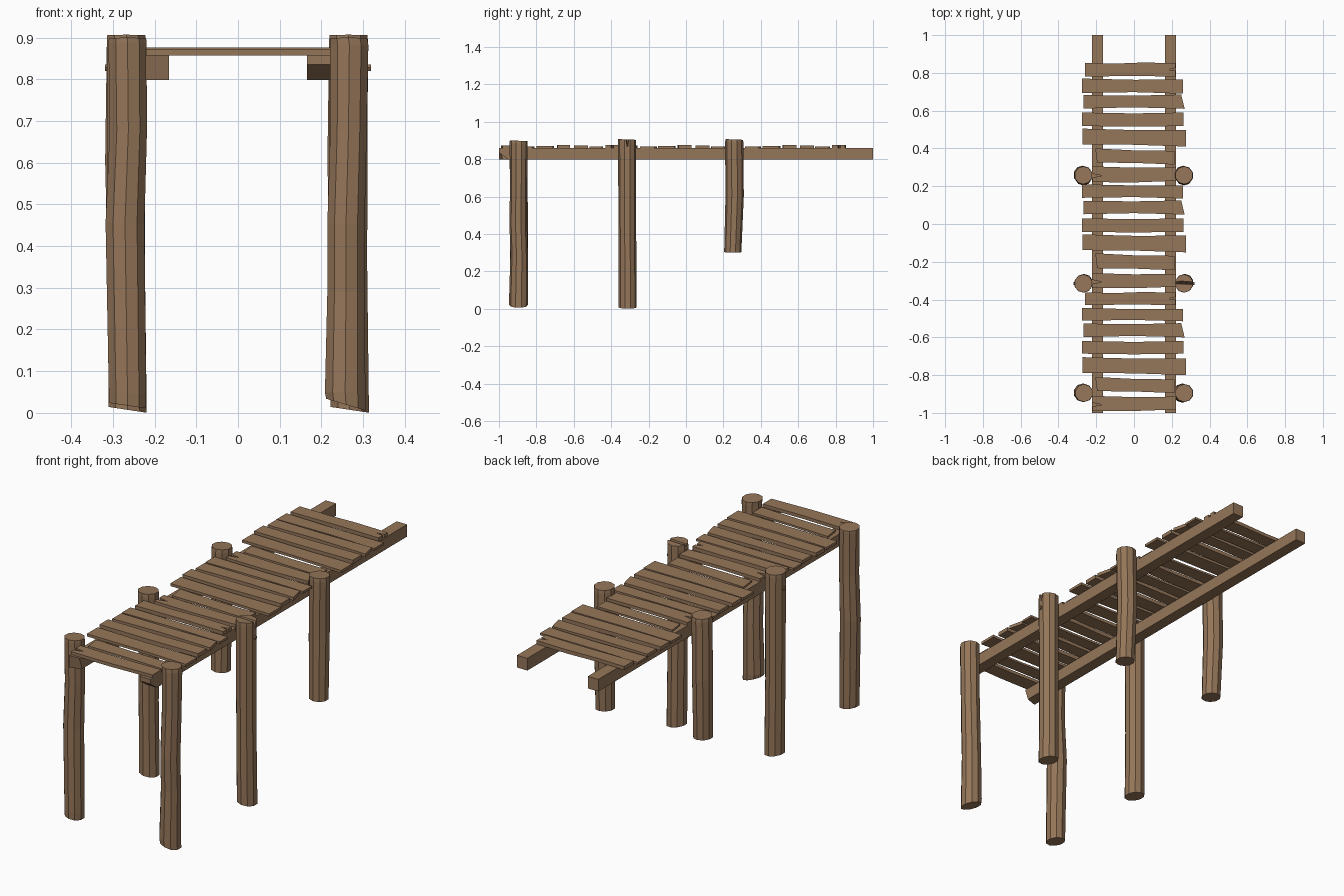
import bpy, bmesh, math

if "Cube" in bpy.data.objects:
    bpy.data.objects.remove(bpy.data.objects["Cube"])

wood = bpy.data.materials.new("brown_wood")
wood.diffuse_color = (0.30, 0.18, 0.10, 1)
wood.use_nodes = True
wood.node_tree.nodes["Principled BSDF"].inputs["Base Color"].default_value = wood.diffuse_color


def finish(name, bm):
    bmesh.ops.recalc_face_normals(bm, faces=bm.faces)
    me = bpy.data.meshes.new(name)
    bm.to_mesh(me)
    bm.free()
    ob = bpy.data.objects.new(name, me)
    bpy.context.collection.objects.link(ob)
    me.materials.append(wood)
    return ob


def loft(name, rings):
    """Skin a stack of equal-length point rings and cap both ends."""
    bm = bmesh.new()
    vs = [[bm.verts.new(p) for p in r] for r in rings]
    n = len(rings[0])
    for a, b in zip(vs, vs[1:]):
        for i in range(n):
            j = (i + 1) % n
            bm.faces.new((a[i], a[j], b[j], b[i]))
    bm.faces.new(vs[0])
    bm.faces.new(vs[-1])
    return finish(name, bm)


# Long bearers, with chipped front ends
def bearer(name, s, low_front, chip):
    xi, xo, z0, z1 = s * 0.165, s * 0.222, 0.798, 0.858
    f = [(xi, -1 + chip, low_front), (xo, -1, low_front), (xo, -1, z1), (xi, -1, z1)]
    m = [(xi, -0.95, z0), (xo, -0.95, z0), (xo, -0.95, z1), (xi, -0.95, z1)]
    b = [(x, 1, z) for x, _, z in m]
    loft(name, [f, m, b])


bearer("left_bearer", -1, 0.798, 0.02)
bearer("right_bearer", 1, 0.835, 0)

# Plank outlines: x in metres, second value is fraction of the plank width
SHAPES = {
    "A": [(-.26, 0), (0, .06), (.22, 0), (.22, .42), (.183, .5), (.22, .62), (.22, .95), (.05, 1), (-.1, .92), (-.26, .97)],
    "B": [(-.275, .05), (0, .1), (.26, 0), (.26, .93), (0, .92), (-.275, 1)],
    "C": [(-.267, .02), (0, .1), (.268, 0), (.25, 1), (0, .93), (-.267, .97)],
    "D": [(-.275, .05), (0, 0), (.263, .05), (.263, 1), (0, .94), (-.275, 1)],
    "E": [(-.272, .12), (0, .1), (.275, 0), (.275, .93), (0, .92), (-.272, 1)],
    "F": [(-.195, .12), (0, .1), (.215, 0), (.215, .85), (0, .88), (-.205, 1)],
    "G": [(-.22, .02), (0, 0), (.222, .1), (.222, .95), (0, .92), (-.222, 1), (-.222, .55), (-.17, .42), (-.22, .3)],
}
SPANS = [(.78, .855), (.69, .77), (.61, .685), (.515, .59), (.41, .505), (.315, .40), (.22, .305),
         (.135, .21), (.05, .125), (-.045, .03), (-.15, -.055), (-.245, -.155), (-.34, -.26),
         (-.43, -.36), (-.515, -.445), (-.60, -.525), (-.69, -.62), (-.80, -.705), (-.895, -.81), (-.99, -.91)]
TOPS = {"A": .875, "B": .868, "C": .873, "D": .876, "E": .870, "F": .867, "G": .873}

for k, (kind, (y0, y1)) in enumerate(zip("ABCDEFGBCDEFGABCDEFG", SPANS)):
    ring = [(x, y0 + v * (y1 - y0)) for x, v in SHAPES[kind]]
    loft(f"plank_{k + 1:02d}", [[(x, y, z) for x, y in ring] for z in (.857, TOPS[kind])])


# Round posts: height fraction, x offset, y offset, radius at each ring
def post(name, cx, cy, z0, z1, rings, sides=10, slope=0.15, top_slope=0.04):
    out = []
    for i, (t, dx, dy, r) in enumerate(rings):
        ring = []
        for k in range(sides):
            a = 2 * math.pi * (k + 0.5) / sides
            px, py = r * math.cos(a), r * math.sin(a)
            z = z0 + t * (z1 - z0)
            if i == 0:
                z += slope * (0.049 - px)
            elif i == len(rings) - 1:
                z -= top_slope * (0.049 + py)
            ring.append((cx + dx + px, cy + dy + py, z))
        out.append(ring)
    return loft(name, out)


BULGE = [(0, 0, 0, .046), (.04, 0, 0, .047), (.5, -.006, .002, .049), (.75, .002, 0, .047), (.985, 0, 0, .048), (1, 0, 0, .047)]
BENT = [(0, -.006, 0, .05), (.05, -.008, 0, .051), (.32, -.006, .003, .047), (.5, -.006, -.002, .047), (.75, 0, 0, .046), (.98, .002, 0, .048), (1, 0, 0, .047)]
LEAN = [(0, .003, .003, .048), (.04, .003, .003, .048), (.4, 0, .002, .047), (.98, 0, 0, .049), (1, 0, 0, .048)]
SHORT = [(0, 0, -.01, .046), (.5, -.004, 0, .049), (.97, 0, -.002, .049), (1, 0, -.002, .047)]

post("front_left_post", -.265, -.895, .01, .90, BULGE)
post("front_right_post", .265, -.895, .005, .90, BENT, slope=0.3)
post("middle_left_post", -.268, -.315, 0, .907, LEAN)
mid = post("middle_right_post", .265, -.315, 0, .907, LEAN)
post("back_left_post", -.268, .26, .30, .907, SHORT, slope=0.05)
post("back_right_post", .265, .26, .30, .907, SHORT, slope=0.05)

# Wedge-shaped split in the top of one middle post
wedge = loft("split_cutter", [[(x, -.327 + (.33 - x) * .08, .93), (x, -.305 + (.33 - x) * .08, .93),
                               (x, -.314, .86 + (.33 - x) * .3)] for x in (.20, .33)])
wedge.hide_render = True
wedge.hide_viewport = True
cut = mid.modifiers.new("split", 'BOOLEAN')
cut.operation = 'DIFFERENCE'
cut.object = wedge

# Fixing pegs through the middle posts
for side, s in (("left", -1), ("right", 1)):
    rings = [[(x, -.315 + .009 * math.cos(a * math.pi / 3), .828 + .009 * math.sin(a * math.pi / 3))
              for a in range(6)] for x in (s * .21, s * .319)]
    loft(f"{side}_peg", rings)
